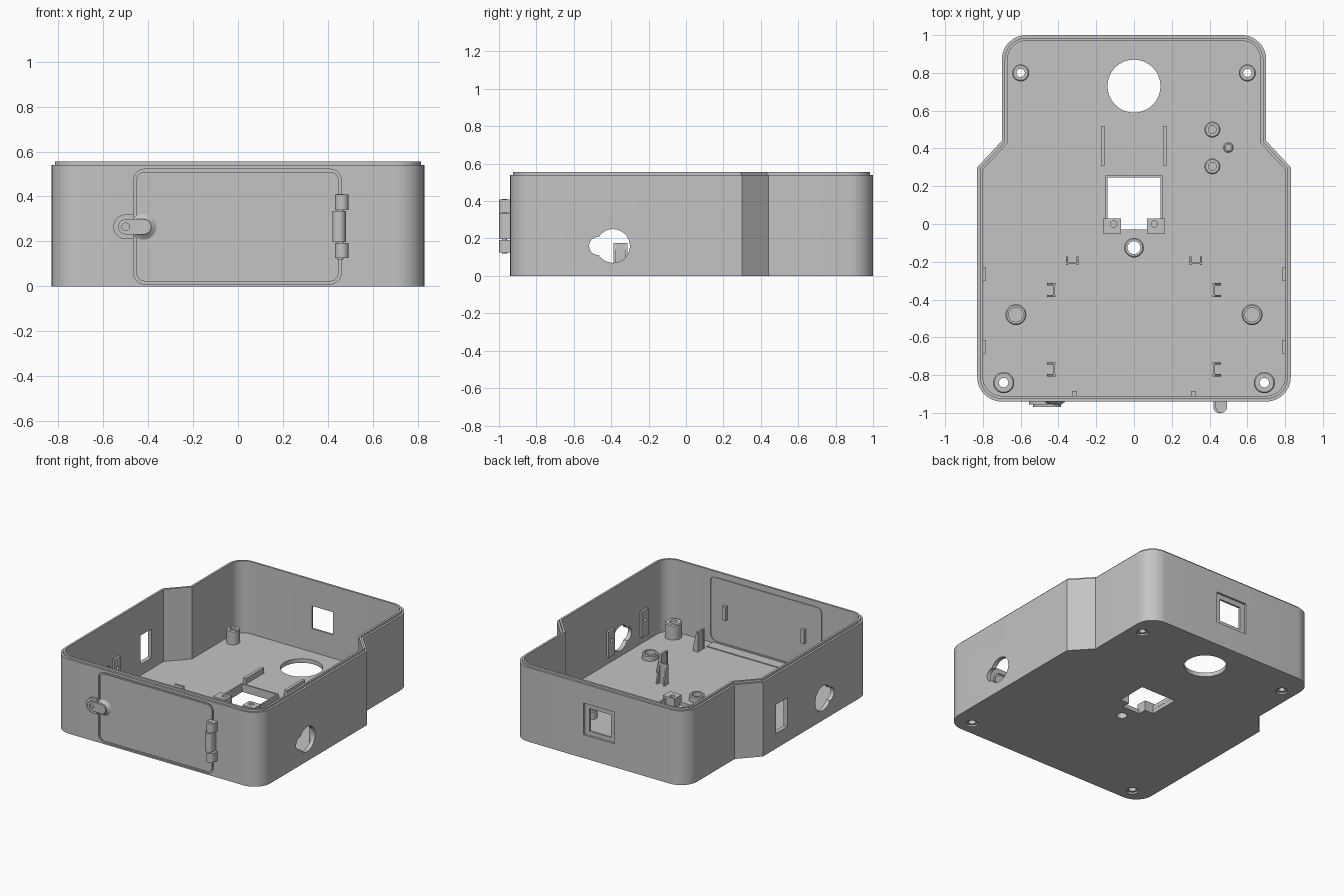
import bpy, bmesh, math

if "Cube" in bpy.data.objects:
    bpy.data.objects.remove(bpy.data.objects["Cube"])

FLOOR = 0.03
mat = bpy.data.materials.new("grey plastic")
mat.diffuse_color = (0.55, 0.55, 0.55, 1)
mat.use_nodes = True
mat.node_tree.nodes["Principled BSDF"].inputs["Base Color"].default_value = mat.diffuse_color


# ---- helpers: everything is a loft of rings along one axis ----
def place(axis, u, v, w):
    return {'z': (u, v, w), 'y': (u, w, v), 'x': (w, u, v)}[axis]


def loft(name, rings, axis='z', cyclic=False):
    """rings: list of (outline, level)."""
    bm = bmesh.new()
    loops = [[bm.verts.new(place(axis, u, v, w)) for u, v in pts] for pts, w in rings]
    pairs = list(zip(loops, loops[1:]))
    if cyclic:
        pairs.append((loops[-1], loops[0]))
    else:
        bm.faces.new(loops[0])
        bm.faces.new(loops[-1])
    n = len(loops[0])
    for a, b in pairs:
        for i in range(n):
            j = (i + 1) % n
            bm.faces.new((a[i], a[j], b[j], b[i]))
    bmesh.ops.recalc_face_normals(bm, faces=bm.faces)
    me = bpy.data.meshes.new(name)
    bm.to_mesh(me)
    bm.free()
    me.materials.append(mat)
    ob = bpy.data.objects.new(name, me)
    bpy.context.collection.objects.link(ob)
    return ob


def prism(name, pts, w0, w1, axis='z'):
    return loft(name, [(pts, w0), (pts, w1)], axis)


def rect(u0, u1, v0, v1):
    return [(u0, v0), (u1, v0), (u1, v1), (u0, v1)]


def box(name, x0, x1, y0, y1, z0, z1):
    return prism(name, rect(x0, x1, y0, y1), z0, z1)


def arc(cx, cy, r, a0, a1, n=10):
    return [(cx + r * math.cos(math.radians(a0 + (a1 - a0) * i / n)),
             cy + r * math.sin(math.radians(a0 + (a1 - a0) * i / n))) for i in range(n + 1)]


def circle(cx, cy, r, n=36):
    return arc(cx, cy, r, 0, 360, n)[:-1]


def round_rect(u0, u1, v0, v1, r):
    return (arc(u0 + r, v0 + r, r, 180, 270, 6) + arc(u1 - r, v0 + r, r, 270, 360, 6) +
            arc(u1 - r, v1 - r, r, 0, 90, 6) + arc(u0 + r, v1 - r, r, 90, 180, 6))


def tube(name, x, y, r, hole, z0, z1, bevel=0.006):
    c = lambda rad: circle(x, y, rad)
    return loft(name, [(c(hole), z0), (c(r), z0), (c(r), z1 - bevel),
                       (c(r - bevel), z1), (c(hole), z1)], cyclic=True)


def cut(ob, *cutters):
    for c in cutters:
        c.hide_render = True
        m = ob.modifiers.new("cut", 'BOOLEAN')
        m.operation, m.solver, m.object = 'DIFFERENCE', 'EXACT', c
        me = bpy.data.meshes.new_from_object(
            ob.evaluated_get(bpy.context.evaluated_depsgraph_get()))
        ob.modifiers.clear()
        ob.data = me
        bpy.data.objects.remove(c)


def outline(d):
    """Case footprint, inset by d."""
    r, t = 0.13 - d, 0.41 * d
    right = (arc(0.70, -0.81, r, 270, 360) + [(0.83 - d, 0.30 - t), (0.70 - d, 0.44 - t)] +
             arc(0.57, 0.87, r, 0, 90))
    return right + [(-x, y) for x, y in reversed(right)]


# ---- case shell with stepped rim ----
shell = loft("case_shell", [(outline(0), 0), (outline(0), 0.54), (outline(0.015), 0.54),
                            (outline(0.015), 0.555), (outline(0.03), 0.555),
                            (outline(0.03), FLOOR)])

# floor openings
cut(shell,
    prism("round_opening", circle(0, 0.73, 0.14, 64), -0.1, 0.1),
    prism("square_opening", [(-0.14, 0.25), (-0.14, 0.03), (-0.07, 0.03), (-0.07, -0.03),
                             (0.07, -0.03), (0.07, 0.03), (0.14, 0.03), (0.14, 0.25)], -0.1, 0.1),
    prism("small_opening", circle(0, -0.125, 0.034), -0.1, 0.1))

# keyholes on both sides, side window on the left
cut(shell,
    prism("keyhole_large", circle(-0.39, 0.16, 0.09, 48), -1, 1, 'x'),
    prism("keyhole_small", circle(-0.47, 0.16, 0.048), -1, 1, 'x'),
    prism("side_window", rect(0.02, 0.15, 0.11, 0.32), -1, -0.7, 'x'))

# back window with an outer recess
cut(shell,
    prism("back_recess", rect(-0.125, 0.125, 0.17, 0.40), 0.985, 1.1, 'y'),
    prism("back_window", rect(-0.085, 0.085, 0.20, 0.365), 0.9, 1.1, 'y'))


# door outline grooves, outside and inside
def groove(u0, u1, v0, v1, w0, w1):
    a = round_rect(u0, u1, v0, v1, 0.05)
    b = round_rect(u0 + 0.012, u1 - 0.012, v0 + 0.012, v1 - 0.012, 0.038)
    return loft("door_groove", [(a, w0), (a, w1), (b, w1), (b, w0)], 'y', True)


cut(shell, groove(-0.465, 0.46, 0.01, 0.522, -0.96, -0.93),
    groove(-0.465, 0.44, 0.045, 0.522, -0.917, -0.89))

# corner screw holes, countersunk underneath
for x, y, r, hole, h in ((0.60, 0.80, 0.045, 0.022, 0.13), (0.69, -0.84, 0.056, 0.025, 0.14)):
    for s in (-1, 1):
        cut(shell, prism("screw_hole", circle(s * x, y, hole), -0.1, 0.1),
            prism("countersink", circle(s * x, y, 0.04), -0.1, 0.012))
        tube("screw_boss", s * x, y, r, hole, FLOOR - 0.002, h)

# ---- floor fittings ----
for s in (-1, 1):
    tube("foot_ring", s * 0.625, -0.48, 0.055, 0.038, FLOOR - 0.002, 0.07)
    box("floor_rail", s * 0.165 - 0.011, s * 0.165 + 0.011, 0.31, 0.52, FLOOR - 0.002, 0.07)
    block = box("mount_block", min(s * 0.07, s * 0.165), max(s * 0.07, s * 0.165),
                -0.05, 0.03, FLOOR - 0.002, 0.075)
    cut(block, prism("mount_hole", circle(s * 0.108, 0, 0.017), 0.04, 0.1))
    box("opening_side_rim", s * 0.145 - 0.006, s * 0.145 + 0.006, 0.03, 0.255, FLOOR - 0.002, 0.06)
    # screw tabs on the side walls
    for y in (-0.265, -0.65):
        tab = box("wall_tab", s * 0.793 - 0.01, s * 0.793 + 0.01, y - 0.035, y + 0.035, 0.08, 0.27)
        cut(tab, prism("tab_hole", circle(y, 0.20, 0.013, 16), s * 0.793 - 0.02,
                       s * 0.793 + 0.006, 'x') if s > 0 else
            prism("tab_hole", circle(y, 0.20, 0.013, 16), -0.799, -0.77, 'x'))
    # small ribs inside the door
    box("door_rib", s * 0.315 - 0.013, s * 0.315 + 0.013, -0.912, -0.885, 0.23, 0.33)
box("opening_back_rim", -0.151, 0.151, 0.245, 0.257, FLOOR - 0.002, 0.06)
tube("small_opening_ring", 0, -0.125, 0.052, 0.034, FLOOR - 0.002, 0.07)
for x, y, r in ((0.415, 0.50, 0.042), (0.415, 0.305, 0.042), (0.50, 0.405, 0.028)):
    tube("standoff", x, y, r, r * 0.5, FLOOR - 0.002, 0.09)
box("door_sill", -0.42, 0.42, -0.912, -0.835, FLOOR - 0.002, FLOOR + 0.006)

# ---- holder clips: upright plate with two tapered gussets ----
CLIP_H = 0.175
for s in (-1, 1):
    for y in (-0.35, -0.77):
        x0, x1 = s * 0.418, s * 0.43
        box("clip_plate", min(x0, x1), max(x0, x1), y - 0.035, y + 0.035, FLOOR - 0.002, CLIP_H)
        side = [(s * 0.415, FLOOR), (s * 0.457, FLOOR), (s * 0.457, 0.06), (s * 0.43, CLIP_H),
                (s * 0.415, CLIP_H)]
        for g in (-0.037, 0.025):
            prism("clip_gusset", side, y + g, y + g + 0.012, 'y')
    x = s * 0.327
    box("clip_plate", x - 0.033, x + 0.033, -0.213, -0.201, FLOOR - 0.002, CLIP_H)
    side = [(-0.216, FLOOR), (-0.172, FLOOR), (-0.172, 0.06), (-0.2, CLIP_H), (-0.216, CLIP_H)]
    for g in (-0.034, 0.022):
        prism("clip_gusset", side, x + g, x + g + 0.012, 'x')

# ---- hinge: three knuckles, each a barrel with a web to the wall ----
for z0, z1, x in ((0.125, 0.192, 0.462), (0.197, 0.335, 0.45), (0.34, 0.408, 0.462)):
    prof = [(x + 0.03, -0.935)] + list(reversed(arc(x, -0.97, 0.03, 180, 360, 14))) + [(x - 0.03, -0.935)]
    prism("hinge_knuckle", prof, z0, z1)
prism("hinge_pin", circle(0.456, -0.97, 0.014, 20), 0.12, 0.412)

# ---- latch: pivot base, swing lever and flared boss ----
prism("latch_base", arc(-0.50, 0.265, 0.055, 90, 270, 16) + [(-0.465, 0.21), (-0.465, 0.32)],
      -0.956, -0.935, 'y')
lever = prism("latch_lever", arc(-0.50, 0.265, 0.034, 90, 270) + arc(-0.42, 0.265, 0.034, -90, 90),
              -0.97, -0.954, 'y')
cut(lever, prism("latch_hole", circle(-0.50, 0.265, 0.017), -1, -0.96, 'y'))
loft("latch_boss", [(circle(-0.42, 0.265, 0.06), -0.938), (circle(-0.42, 0.265, 0.046), -0.947),
                    (circle(-0.42, 0.265, 0.034), -0.957)], 'y')

# ---- shading ----
for ob in bpy.context.scene.objects:
    ob.select_set(True)
    bpy.context.view_layer.objects.active = ob
bpy.ops.object.shade_smooth_by_angle(angle=math.radians(30))
